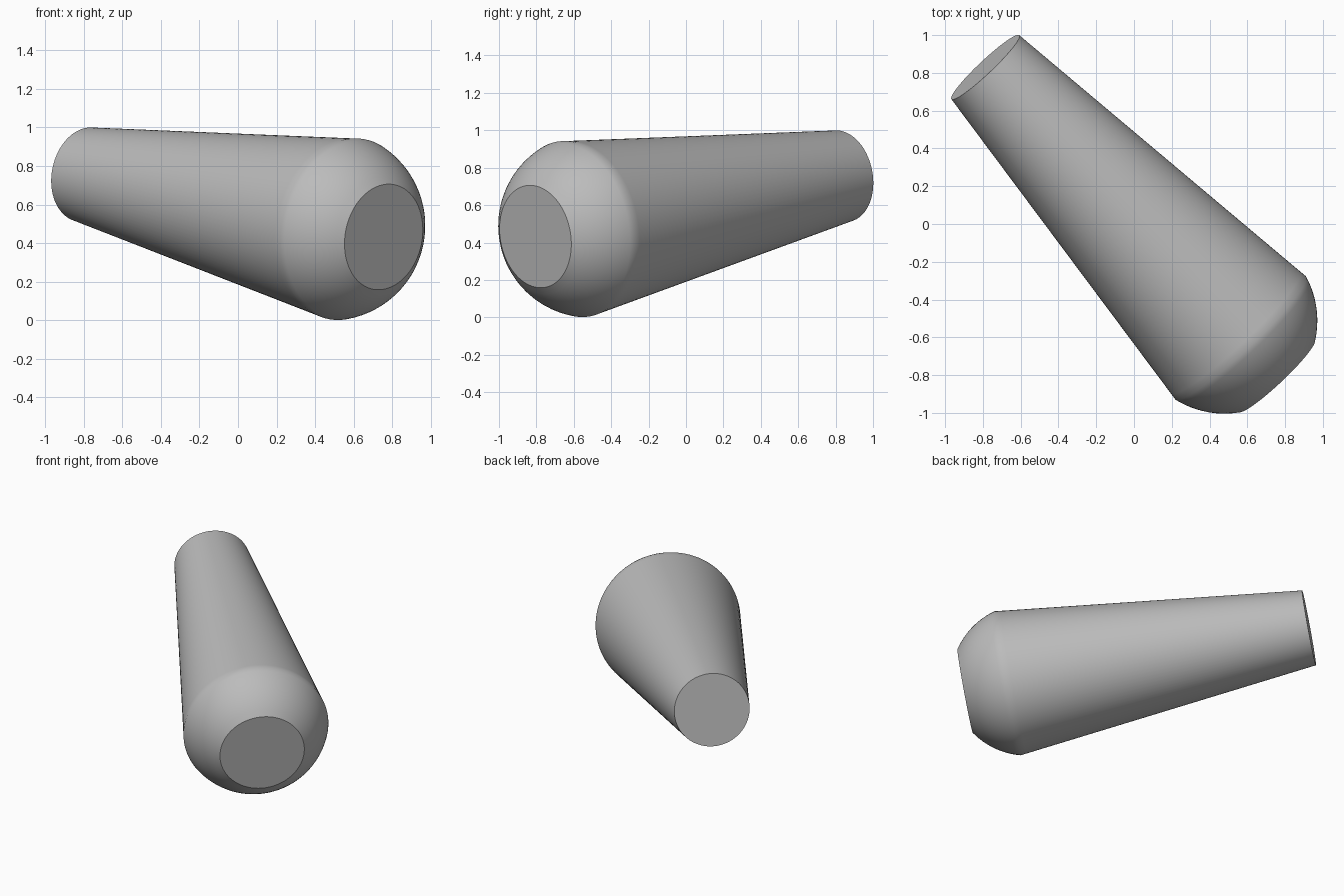
import bpy
import bmesh
from math import sqrt, radians
from mathutils import Vector, Matrix

cube = bpy.data.objects.get("Cube")
if cube:
    bpy.data.objects.remove(cube, do_unlink=True)

SEGMENTS = 96

# Single grey material
grey = bpy.data.materials.new("plain grey")
grey.use_nodes = True
colour = (0.5, 0.5, 0.5, 1)
grey.diffuse_color = colour
grey.node_tree.nodes["Principled BSDF"].inputs["Base Color"].default_value = colour

# Axis of the body, from narrow end to wide end
start = Vector((-0.787, 0.83, 0.755))
end = Vector((0.755, -0.805, 0.432))
axis = end - start
length = axis.length

# Profile (radius, distance): tapered shaft, then a truncated spherical head
shaft_length, narrow, wide = 1.99, 0.247, 0.475
centre, ball = 1.864, 0.4917
profile = [(narrow + (wide - narrow) * t, shaft_length * t) for t in (0, 0.98)]
RINGS = 10
for i in range(RINGS + 1):
    s = shaft_length + (length - shaft_length) * i / RINGS
    profile.append((sqrt(ball ** 2 - (s - centre) ** 2), s))

# Tapered body: stacked rings joined by quads, with flat caps
bm = bmesh.new()
rings = []
for radius, height in profile:
    ring = bmesh.ops.create_circle(bm, segments=SEGMENTS, radius=radius,
                                   matrix=Matrix.Translation((0, 0, height)))
    rings.append(ring["verts"])
for low, high in zip(rings, rings[1:]):
    for i in range(SEGMENTS):
        j = (i + 1) % SEGMENTS
        bm.faces.new((low[i], low[j], high[j], high[i]))
bm.faces.new(rings[0])
bm.faces.new(rings[-1])
bmesh.ops.recalc_face_normals(bm, faces=bm.faces)
turn = axis.to_track_quat("Z", "Y").to_matrix().to_4x4()
bm.transform(Matrix.Translation(start) @ turn)

mesh = bpy.data.meshes.new("tapered_body")
bm.to_mesh(mesh)
bm.free()
mesh.materials.append(grey)
body = bpy.data.objects.new("tapered_body", mesh)
bpy.context.collection.objects.link(body)

# Smooth sides, crisp cap edges
bpy.ops.object.select_all(action="DESELECT")
body.select_set(True)
bpy.context.view_layer.objects.active = body
bpy.ops.object.shade_smooth_by_angle(angle=radians(30))
